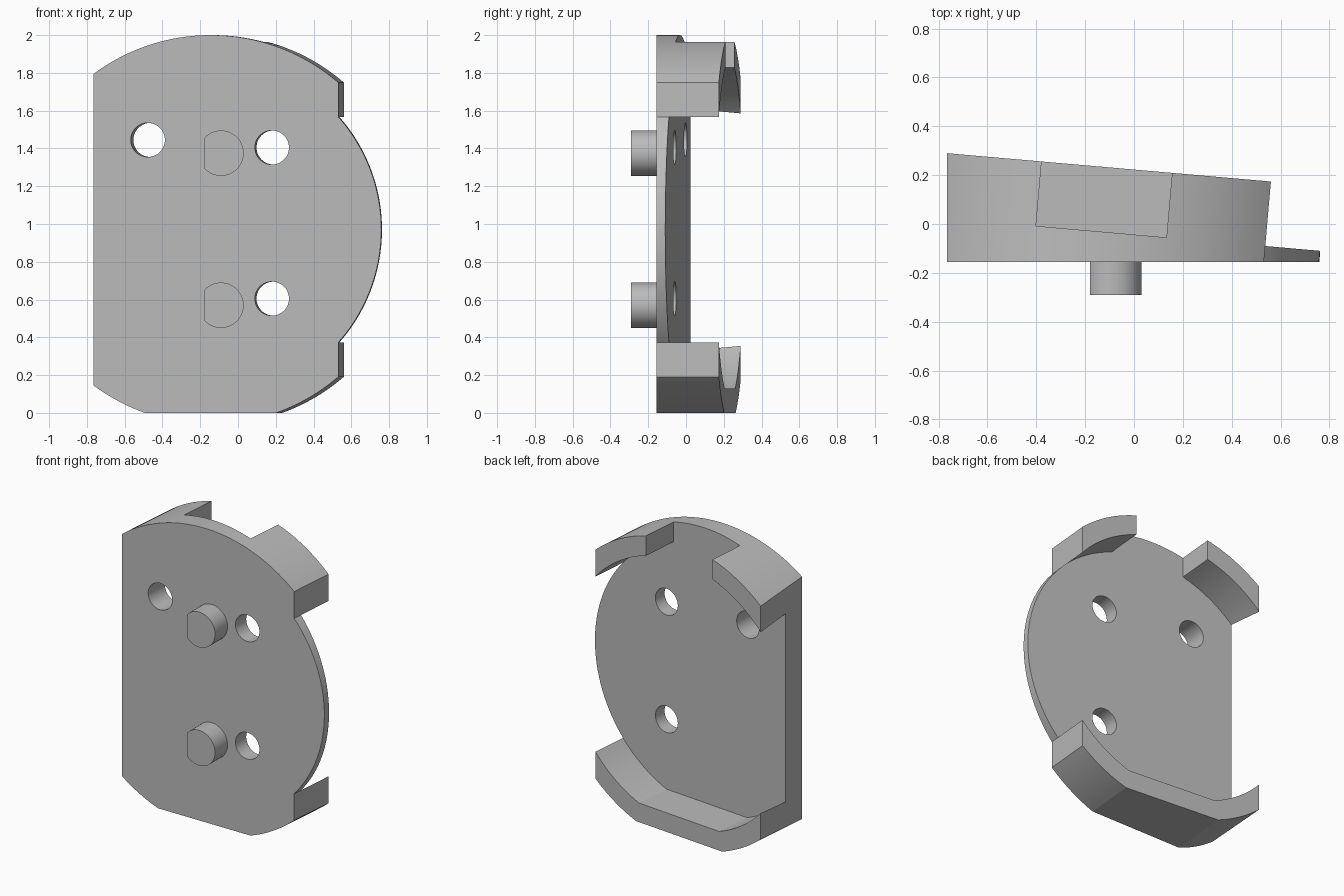
import bpy, bmesh
from math import sin, cos, tan, asin, acos, pi, radians
from mathutils import Vector

if "Cube" in bpy.data.objects:
    bpy.data.objects.remove(bpy.data.objects["Cube"])

TILT = radians(5)            # the cup axis leans sideways from the front plane
FRONT, CX, CZ = -0.155, -0.145, 0.97
R_OUT, R_IN = 1.03, 0.90     # rim radii
STEP, FLOOR, BACK = 0.674, 0.124, 0.389
BASE_OUT, BASE_IN = 0.97, 0.84
NOTCH = 0.268

grey = bpy.data.materials.new("plain grey")
grey.use_nodes = True
grey.diffuse_color = (0.5, 0.5, 0.5, 1)
grey.node_tree.nodes["Principled BSDF"].inputs["Base Color"].default_value = (0.5, 0.5, 0.5, 1)


def arc(r, a, b, cx=0, cz=0):
    n = max(2, round(abs(b - a) / radians(2)))
    return [(cx + r * cos(a + (b - a) * i / n), cz + r * sin(a + (b - a) * i / n))
            for i in range(n + 1)]


def tilted(x, y, z):
    return Vector((CX + x * cos(TILT) + y * sin(TILT),
                   FRONT + y * cos(TILT) - x * sin(TILT), CZ + z))


def straight(x, y, z):
    return Vector((x, y, z))


def prism(name, profile, near, far, place=tilted):
    """Extrude an x-z profile; near may be a function of x."""
    bm = bmesh.new()
    depth = near if callable(near) else lambda x: near
    a = [bm.verts.new(place(x, depth(x), z)) for x, z in profile]
    b = [bm.verts.new(place(x, far, z)) for x, z in profile]
    bm.faces.new(a)
    bm.faces.new(b[::-1])
    for i in range(len(a)):
        j = (i + 1) % len(a)
        bm.faces.new((a[j], a[i], b[i], b[j]))
    bmesh.ops.recalc_face_normals(bm, faces=bm.faces)
    mesh = bpy.data.meshes.new(name)
    bm.to_mesh(mesh)
    bm.free()
    mesh.materials.append(grey)
    obj = bpy.data.objects.new(name, mesh)
    bpy.context.collection.objects.link(obj)
    return obj


def activate(obj):
    bpy.ops.object.select_all(action='DESELECT')
    obj.select_set(True)
    bpy.context.view_layer.objects.active = obj


def cut(obj, cutter):
    cutter.hide_render = True
    mod = obj.modifiers.new("cut", 'BOOLEAN')
    mod.operation, mod.solver, mod.object = 'DIFFERENCE', 'EXACT', cutter
    activate(obj)
    bpy.ops.object.modifier_apply(modifier=mod.name)
    bpy.data.objects.remove(cutter)


# Body outline: flat bottom, large arc, stepping in to a smaller arc on the right
out_step, in_step = acos(STEP / R_OUT), acos(STEP / R_IN)
out_flat, in_flat = asin(BASE_OUT / R_OUT), asin(BASE_IN / R_IN)
outline = (arc(R_IN, -in_step, in_step) + arc(R_OUT, out_step, pi + out_flat)
           + arc(R_OUT, -out_flat, -out_step))
body = prism("mounting_cup", outline, lambda x: x * tan(TILT), BACK)

# Pocket behind the plate, open to the right and through the top notch
top = acos(NOTCH / R_IN)
side = R_IN * sin(in_step)
pocket = (arc(R_IN, in_step, top) + [(NOTCH, 1.3), (-NOTCH, 1.3)]
          + arc(R_IN, pi - top, pi + in_flat) + arc(R_IN, -in_flat, -in_step)
          + [(1.2, -side), (1.2, side)])
cut(body, prism("pocket_cutter", pocket, FLOOR, 0.8))

# Flat left side
cut(body, prism("side_cutter", [(-2, -1), (-0.765, -1), (-0.765, 3), (-2, 3)], -1, 1, straight))

# Screw holes following the tilted axis
for x, z in ((-0.475, 1.445), (0.177, 1.405), (0.177, 0.605)):
    hole = arc(0.09, 0, 2 * pi, (x - CX) / cos(TILT), z - CZ)[:-1]
    cut(body, prism("hole_cutter", hole, -0.3, 0.5))

# Locating pegs with a flat on one side
flat = acos(0.09 / 0.12)
pegs = [prism(name, arc(0.12, flat - pi, pi - flat, -0.09, z), -0.29, -0.12, straight)
        for name, z in (("upper_peg", 1.375), ("lower_peg", 0.57))]

for obj in [body] + pegs:
    activate(obj)
    bpy.ops.object.shade_smooth_by_angle(angle=radians(20))
